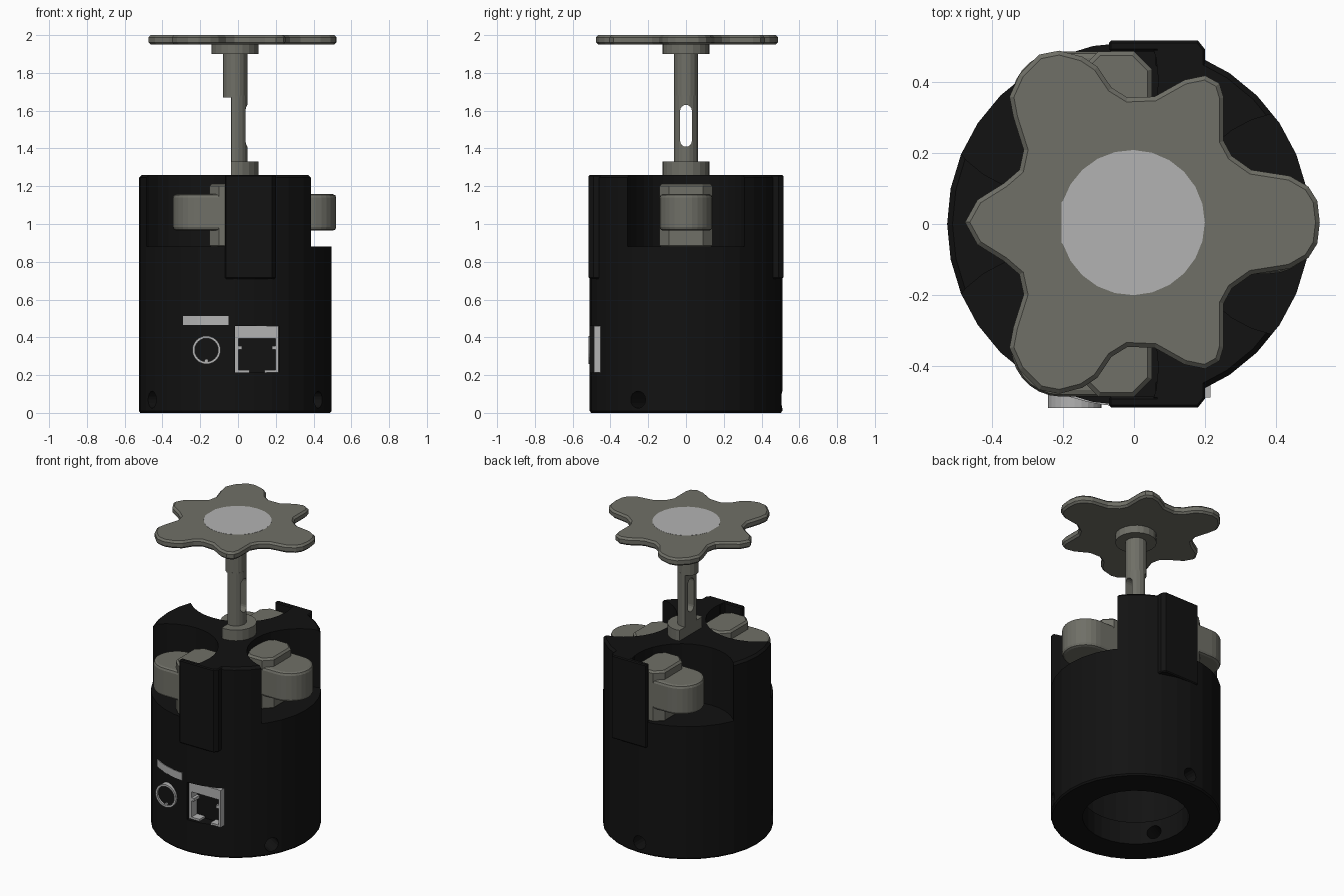
import bpy, bmesh
from math import sin, cos, pi, radians
from mathutils import Matrix, Vector

if "Cube" in bpy.data.objects:
    bpy.data.objects.remove(bpy.data.objects["Cube"])

CX = -0.015  # axis of the body


def material(name, r, g, b):
    m = bpy.data.materials.new(name)
    m.diffuse_color = (r, g, b, 1)
    m.use_nodes = True
    m.node_tree.nodes["Principled BSDF"].inputs["Base Color"].default_value = m.diffuse_color
    return m


BLACK = material("black_plastic", 0.006, 0.006, 0.006)
GREY = material("warm_grey", 0.16, 0.16, 0.135)
LIGHT = material("light_grey", 0.45, 0.45, 0.45)


def finish(name, bm, mat):
    bmesh.ops.remove_doubles(bm, verts=bm.verts, dist=1e-5)
    bmesh.ops.recalc_face_normals(bm, faces=bm.faces)
    me = bpy.data.meshes.new(name)
    bm.to_mesh(me)
    bm.free()
    ob = bpy.data.objects.new(name, me)
    bpy.context.collection.objects.link(ob)
    if mat:
        me.materials.append(mat)
    return ob


def prism(name, pts, lo, hi, mat=None, axis="z"):
    """Extrude a 2D outline along z, along y (x,z outline) or x (y,z outline)."""
    put = {"z": lambda a, b, h: (a, b, h), "y": lambda a, b, h: (a, h, b),
           "x": lambda a, b, h: (h, a, b)}[axis]
    bm = bmesh.new()
    face = bm.faces.new([bm.verts.new(put(a, b, lo)) for a, b in pts])
    ext = bmesh.ops.extrude_face_region(bm, geom=[face])
    shift = Vector(put(0, 0, hi - lo))
    bmesh.ops.translate(bm, vec=shift, verts=[v for v in ext["geom"] if isinstance(v, bmesh.types.BMVert)])
    return finish(name, bm, mat)


def arc(cx, cy, r, a0=0, a1=360, n=24):
    full = a1 - a0 == 360
    return [(cx + r * cos(radians(a0 + (a1 - a0) * i / n)), cy + r * sin(radians(a0 + (a1 - a0) * i / n)))
            for i in range(n if full else n + 1)]


def rect(x0, x1, y0, y1):
    return [(x0, y0), (x1, y0), (x1, y1), (x0, y1)]


def lathe(name, profile, mat, n):
    bm = bmesh.new()
    vs = [bm.verts.new((r, 0, z)) for r, z in profile]
    es = [bm.edges.new(p) for p in zip(vs, vs[1:])]
    bmesh.ops.spin(bm, geom=vs + es, cent=(0, 0, 0), axis=(0, 0, 1), angle=2 * pi, steps=n)
    bmesh.ops.translate(bm, vec=(CX, 0, 0), verts=bm.verts)
    return finish(name, bm, mat)


def apply(ob, mod):
    bpy.context.view_layer.objects.active = ob
    bpy.ops.object.modifier_apply(modifier=mod.name)


def cut(ob, cutter):
    cutter.hide_render = True
    m = ob.modifiers.new("cut", "BOOLEAN")
    m.operation, m.solver, m.object = "DIFFERENCE", "EXACT", cutter
    apply(ob, m)
    bpy.data.objects.remove(cutter)


def bevel(ob, width, segments=1, angle=60):
    m = ob.modifiers.new("bevel", "BEVEL")
    m.width, m.segments = width, segments
    m.limit_method, m.angle_limit = "ANGLE", radians(angle)
    apply(ob, m)


# body: hollow drum with a chamfered rim
body = lathe("body", [(0, .8), (.4, .8), (.4, .15), (.32, .15), (.32, 0), (.502, 0), (.51, .01),
                      (.51, 1.245), (.495, 1.26), (0, 1.26)], BLACK, 32)

# three round pockets in the upper body
for a in (0, 120, 240):
    t = radians(a)
    cut(body, prism("pocket_cutter", arc(CX + .465 * cos(t), .465 * sin(t), .316, n=32), .88, 1.4))

# screw holes through the base wall
for a in (90, 210, 330):
    hole = prism("screw_cutter", arc(0, .07, .045, n=16), .28, .6, axis="x")
    hole.data.transform(Matrix.Translation((CX, 0, 0)) @ Matrix.Rotation(radians(a), 4, "Z"))
    cut(body, hole)

# recess for the network socket
cut(body, prism("socket_cutter", rect(-.016, .216, .214, .461), -.6, -.43, axis="y"))

# flat pads on the front and back pillars
for name, s in (("front_pad", -1), ("back_pad", 1)):
    pad = [(-.07, .515), (.18, .515), (.2, .49), (.2, .44), (.06, .44), (.06, .485), (-.07, .485)]
    bevel(prism(name, [(x, s * y) for x, y in pad], .71, 1.26, BLACK), .006)


# clamp arms: rounded bar plus taller hub block
def stadium(x0, x1, y, r):
    return arc(x1, y, r, -90, 90, 14) + arc(x0, y, r, 90, 270, 14)


def clamp(name, y, x0, x1, hub_x):
    bevel(prism(name + "_arm", stadium(x0, x1, y, .14), .965, 1.158, GREY), .018, 2)
    w, d, c = .1, .14, .05
    hub = [(w, -d + c), (w, d - c), (w - c, d), (c - w, d), (-w, d - c), (-w, c - d), (c - w, -d), (w - c, -d)]
    bevel(prism(name + "_hub", [(hub_x + a, y + b) for a, b in hub], .875, 1.213, GREY), .012)


clamp("right", 0, .24, .38, .225)
clamp("front", -.345, -.205, -.09, -.05)
clamp("back", .345, -.205, -.09, -.05)


# shaft with a flat on its left side, collars and slot
def d_shape(r, flat, n=20):
    return [(max(CX + x, flat), y) for x, y in arc(0, 0, r, n=n)]


prism("lower_collar", d_shape(.124, -.036), 1.25, 1.33, GREY)
shaft = prism("shaft", d_shape(.064, -.036), 1.32, 1.68, GREY)
slot = arc(0, 1.60, .031, 0, 180, 8) + arc(0, 1.44, .031, 180, 360, 8)
cut(shaft, prism("slot_cutter", slot, -.3, .3, axis="x"))
prism("upper_shaft", arc(CX, 0, .064, n=16), 1.67, 1.91, GREY)
prism("upper_collar", arc(CX, 0, .124, n=20), 1.9, 1.96, GREY)

# six-lobed hand knob, upper half of the outline mirrored
half = [(.522, 0), (.515, .06), (.49, .1), (.438, .13), (.33, .147), (.275, .186), (.252, .228), (.252, .35),
        (.24, .39), (.2, .412), (.142, .4), (.058, .353), (-.018, .35), (-.063, .378), (-.103, .437),
        (-.145, .465), (-.21, .482), (-.266, .471), (-.322, .415), (-.35, .353), (-.339, .295), (-.31, .203),
        (-.322, .147), (-.365, .11), (-.44, .063), (-.475, 0)]
outline = [(x, y + .005) for x, y in half] + [(x, .005 - y) for x, y in half[-2:0:-1]]
bevel(prism("knob", outline, 1.95, 2.0, GREY), .012)

# crescent inlay on the knob
crescent = arc(-.005, .004, .204, -163, 163, 22) + arc(-.118, .004, .103, 147, -147, 16)
prism("knob_inlay", crescent, 1.99, 2.001, LIGHT)

# network socket: frame, tabs and dark interior
for name, r in (("top", (-.015, .215, .395, .46)), ("left_side", (-.015, .002, .215, .4)),
                ("right_side", (.198, .215, .215, .4)), ("left_bottom", (-.015, .06, .215, .228)),
                ("right_bottom", (.14, .215, .215, .228)), ("left_tab", (-.005, .02, .335, .355)),
                ("right_tab", (.18, .205, .335, .355))):
    prism("socket_" + name, rect(*r), -.488, -.42, LIGHT, "y")

# power jack: thin barrel with dark core and pin
barrel = prism("power_barrel", arc(-.167, .333, .075), -.517, -.43, LIGHT, "y")
cut(barrel, prism("barrel_cutter", arc(-.167, .333, .062), -.6, -.5, axis="y"))
prism("power_core", arc(-.167, .333, .064), -.504, -.44, BLACK, "y")
prism("power_pin", arc(-.167, .276, .01, n=10), -.515, -.45, LIGHT, "y")

# curved plate above the power jack
plate = arc(CX, 0, .513, 237.5, 266, 6) + arc(CX, 0, .49, 266, 237.5, 6)
prism("power_plate", plate, .465, .513, LIGHT)
